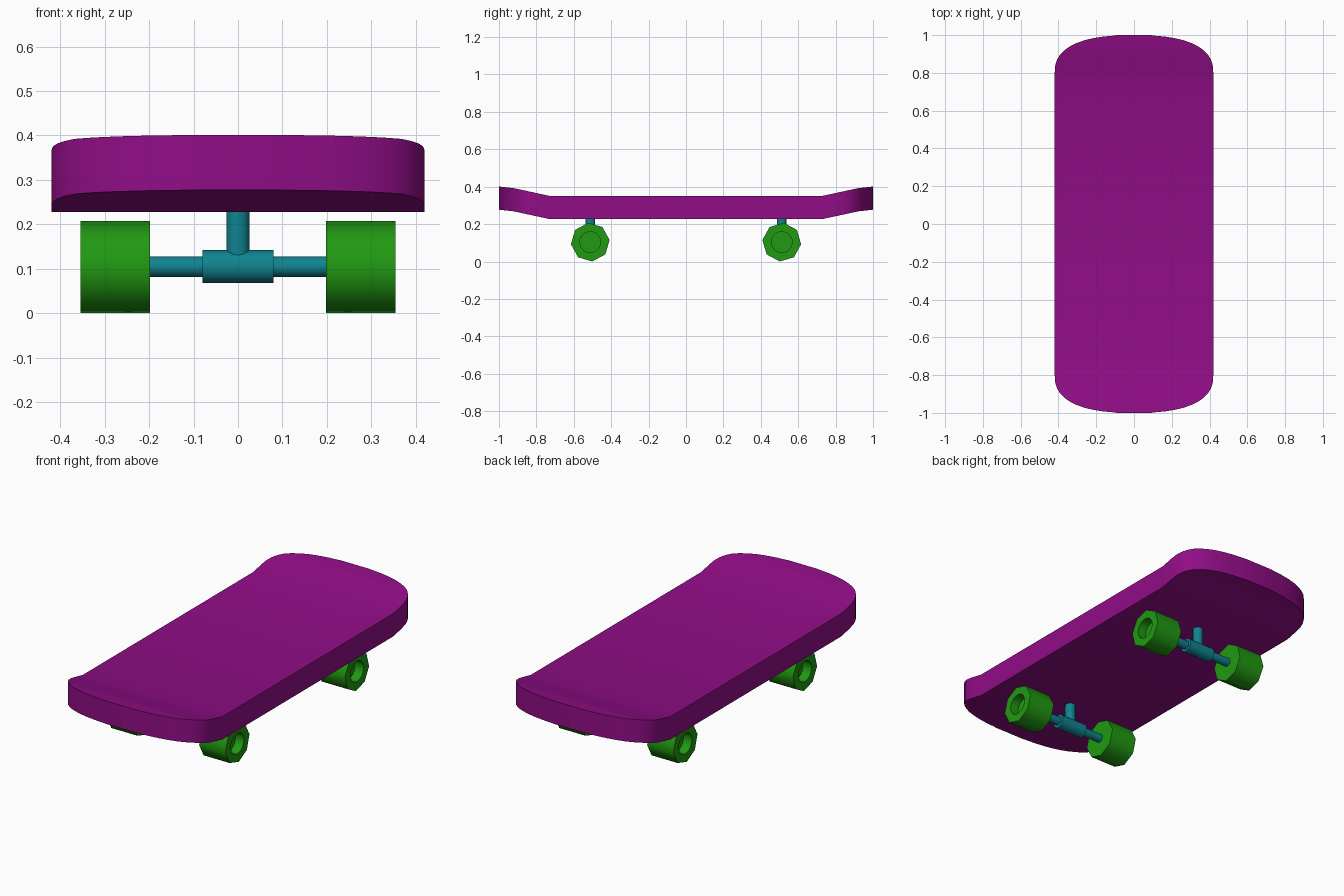
import bpy, bmesh
from math import sin, cos, pi, radians
from mathutils import Matrix

if "Cube" in bpy.data.objects:
    bpy.data.objects.remove(bpy.data.objects["Cube"])


def material(name, rgb):
    m = bpy.data.materials.new(name)
    m.diffuse_color = (*rgb, 1)
    m.use_nodes = True
    m.node_tree.nodes["Principled BSDF"].inputs["Base Color"].default_value = m.diffuse_color
    return m


PURPLE = material("purple", (0.28, 0.004, 0.24))
GREEN = material("green", (0.015, 0.32, 0.006))
TEAL = material("teal", (0.005, 0.23, 0.28))


def finish(name, bm, mat, angle):
    bmesh.ops.recalc_face_normals(bm, faces=bm.faces)
    me = bpy.data.meshes.new(name)
    bm.to_mesh(me)
    bm.free()
    me.materials.append(mat)
    ob = bpy.data.objects.new(name, me)
    bpy.context.collection.objects.link(ob)
    bpy.ops.object.select_all(action='DESELECT')
    ob.select_set(True)
    bpy.context.view_layer.objects.active = ob
    bpy.ops.object.shade_smooth_by_angle(angle=radians(angle))
    return ob


def mirror(ob, x, y):
    mod = ob.modifiers.new("mirror", 'MIRROR')
    mod.use_axis = (x, y, False)
    mod.use_clip = False
    mod.use_mirror_merge = False


def bridge(bm, loops):
    for a, b in zip(loops, loops[1:]):
        n = len(a)
        for i in range(n):
            j = (i + 1) % n
            bm.faces.new((a[i], a[j], b[j], b[i]))
    bm.faces.new(loops[0])
    bm.faces.new(loops[-1])


# deck: rounded outline with kicked-up nose and tail
def rise(y):
    y = abs(y)
    if y < 0.73:
        return 0
    if y < 0.92:
        return (y - 0.73) / 0.19 * 0.041
    return 0.041 + (y - 0.92) / 0.08 * 0.009


half = [(0.73, 0.42)]
for i in range(11):
    t = radians(8 * i)
    half.append((0.8 + 0.2 * sin(t) ** 0.8, 0.42 * cos(t) ** 0.8))
half.append((1.0, 0.09))
stations = [(-y, w) for y, w in reversed(half)] + half

bm = bmesh.new()
rings = []
for y, w in stations:
    top, bottom = 0.351 + rise(y), 0.227 + rise(y)
    rings.append([bm.verts.new(p) for p in
                  ((-w, y, bottom), (w, y, bottom), (w, y, top), (-w, y, top))])
bridge(bm, rings)
finish("deck", bm, PURPLE, 30)

# wheels: eight-sided tyre with a round recess in the outer face
WY, WZ, WR = 0.512, 0.1035, 0.104
bm = bmesh.new()
loops = []
for x, r, octagon in ((0.198, WR, True), (0.355, WR, True),
                      (0.355, 0.056, False), (0.305, 0.056, False)):
    ring = []
    for i in range(16):
        a = i * pi / 8 - radians(6)
        rr = r * cos(pi / 8) if octagon and i % 2 else r
        ring.append(bm.verts.new((x, WY + rr * cos(a), WZ + rr * sin(a))))
    loops.append(ring)
bridge(bm, loops)
mirror(finish("wheels", bm, GREEN, 50), True, True)


# trucks: axle, hanger sleeve and kingpin at each end
def rod(name, radius, length, z, along_x):
    bm = bmesh.new()
    bmesh.ops.create_cone(bm, cap_ends=True, segments=24, radius1=radius,
                          radius2=radius, depth=length)
    turn = Matrix.Rotation(pi / 2, 4, 'Y') if along_x else Matrix.Identity(4)
    bm.transform(Matrix.Translation((0, WY, z)) @ turn)
    mirror(finish(name, bm, TEAL, 40), False, True)


rod("axles", 0.023, 0.42, WZ + 0.001, True)
rod("hanger_sleeves", 0.037, 0.16, WZ + 0.001, True)
rod("kingpins", 0.026, 0.13, 0.18, False)
